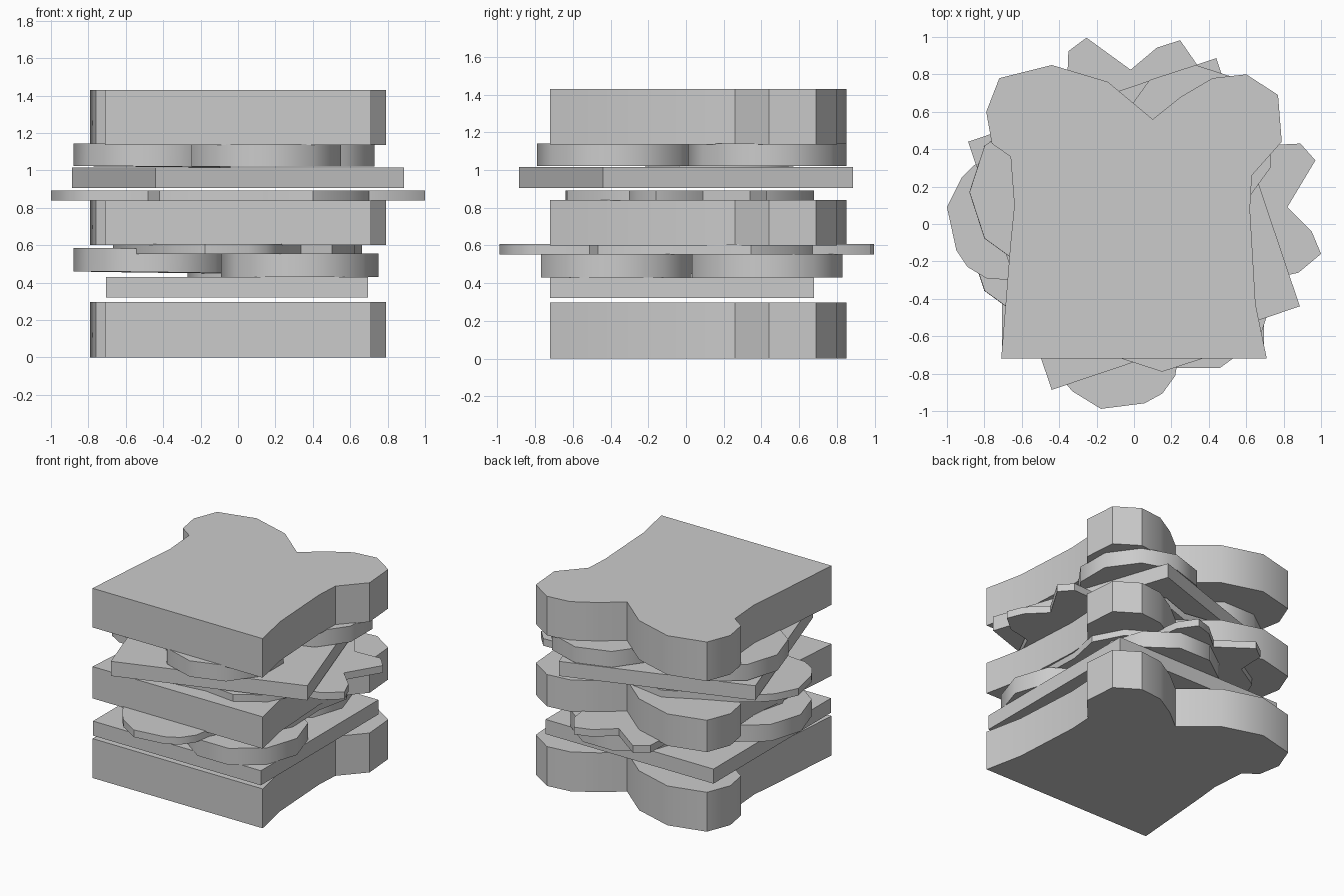
import bpy, bmesh, math

if "Cube" in bpy.data.objects:
    bpy.data.objects.remove(bpy.data.objects["Cube"])


def slab(name, outline, z0, z1, turn=0.0, tilt=0.0, centre=(0, 0), smooth=True):
    """Extruded flat outline, turned about z and slightly tilted about y."""
    bm = bmesh.new()
    h = (z1 - z0) / 2
    face = bm.faces.new([bm.verts.new((x, y, -h)) for x, y in outline])
    ext = bmesh.ops.extrude_face_region(bm, geom=[face])
    top = [v for v in ext["geom"] if isinstance(v, bmesh.types.BMVert)]
    bmesh.ops.translate(bm, verts=top, vec=(0, 0, 2 * h))
    bmesh.ops.recalc_face_normals(bm, faces=bm.faces)
    mesh = bpy.data.meshes.new(name)
    bm.to_mesh(mesh)
    bm.free()
    obj = bpy.data.objects.new(name, mesh)
    bpy.context.collection.objects.link(obj)
    obj.location = (centre[0], centre[1], (z0 + z1) / 2)
    obj.rotation_euler = (0, math.radians(tilt), math.radians(turn))
    if smooth:
        bpy.ops.object.select_all(action='DESELECT')
        obj.select_set(True)
        bpy.context.view_layer.objects.active = obj
        bpy.ops.object.shade_smooth_by_angle(angle=math.radians(38))
    return obj


# Bread slices
bread = [(-0.71, -0.72), (0.71, -0.72), (0.65, -0.43), (0.62, 0.08), (0.63, 0.26),
         (0.79, 0.44), (0.77, 0.69), (0.60, 0.80), (0.42, 0.78), (0.25, 0.68),
         (0.10, 0.56), (-0.14, 0.76), (-0.44, 0.85), (-0.72, 0.78), (-0.79, 0.60),
         (-0.76, 0.43), (-0.66, 0.36), (-0.64, 0.10), (-0.66, -0.10)]
for name, z0, z1 in (("bottom_bread", 0, 0.297), ("middle_bread", 0.60, 0.84),
                     ("top_bread", 1.135, 1.43)):
    slab(name, bread, z0, z1)

# Cheese squares
square = [(-0.7, -0.7), (0.7, -0.7), (0.7, 0.7), (-0.7, 0.7)]
slab("lower_cheese", square, 0.32, 0.43, centre=(-0.005, -0.02), smooth=False)
slab("upper_cheese", square, 0.905, 1.015, turn=18.6, smooth=False)

# Tomato rounds, the lower trio mirrored front to back
disc = [(0.42 * math.cos(math.radians(90 + 36 * i)),
         0.42 * math.sin(math.radians(90 + 36 * i))) for i in range(10)]
spots = [(0.15, -0.37), (-0.46, 0.17), (0.33, 0.43)]
for i, (x, y) in enumerate(spots):
    slab(f"upper_tomato_{i + 1}", disc, 1.02, 1.14, tilt=0.6 if i == 1 else 0,
         centre=(x, y), turn=18 if i == 1 else 0)
    lift = 0.025 if i == 1 else 0
    slab(f"lower_tomato_{i + 1}", disc, 0.43 + lift, 0.555 + lift,
         tilt=0.8 if i == 1 else 0, turn=18, centre=(x, 0.06 - y))

# Lettuce leaves with a notched end
leaf = [(-1.0, 0.09), (-0.95, -0.14), (-0.89, -0.23), (-0.79, -0.29), (-0.66, -0.30),
        (-0.48, -0.38), (-0.42, -0.54), (-0.18, -0.64), (0.15, -0.60), (0.40, -0.63),
        (0.60, -0.50), (0.70, -0.30), (0.88, -0.26), (1.0, -0.16), (0.95, -0.04),
        (0.82, 0.09), (0.97, 0.34), (0.89, 0.43), (0.68, 0.42), (0.55, 0.60),
        (0.28, 0.68), (0.05, 0.60), (-0.25, 0.65), (-0.50, 0.52), (-0.72, 0.42),
        (-0.86, 0.31), (-0.92, 0.25)]
slab("upper_lettuce", leaf, 0.838, 0.892)
slab("lower_lettuce", leaf, 0.553, 0.607, turn=85)
